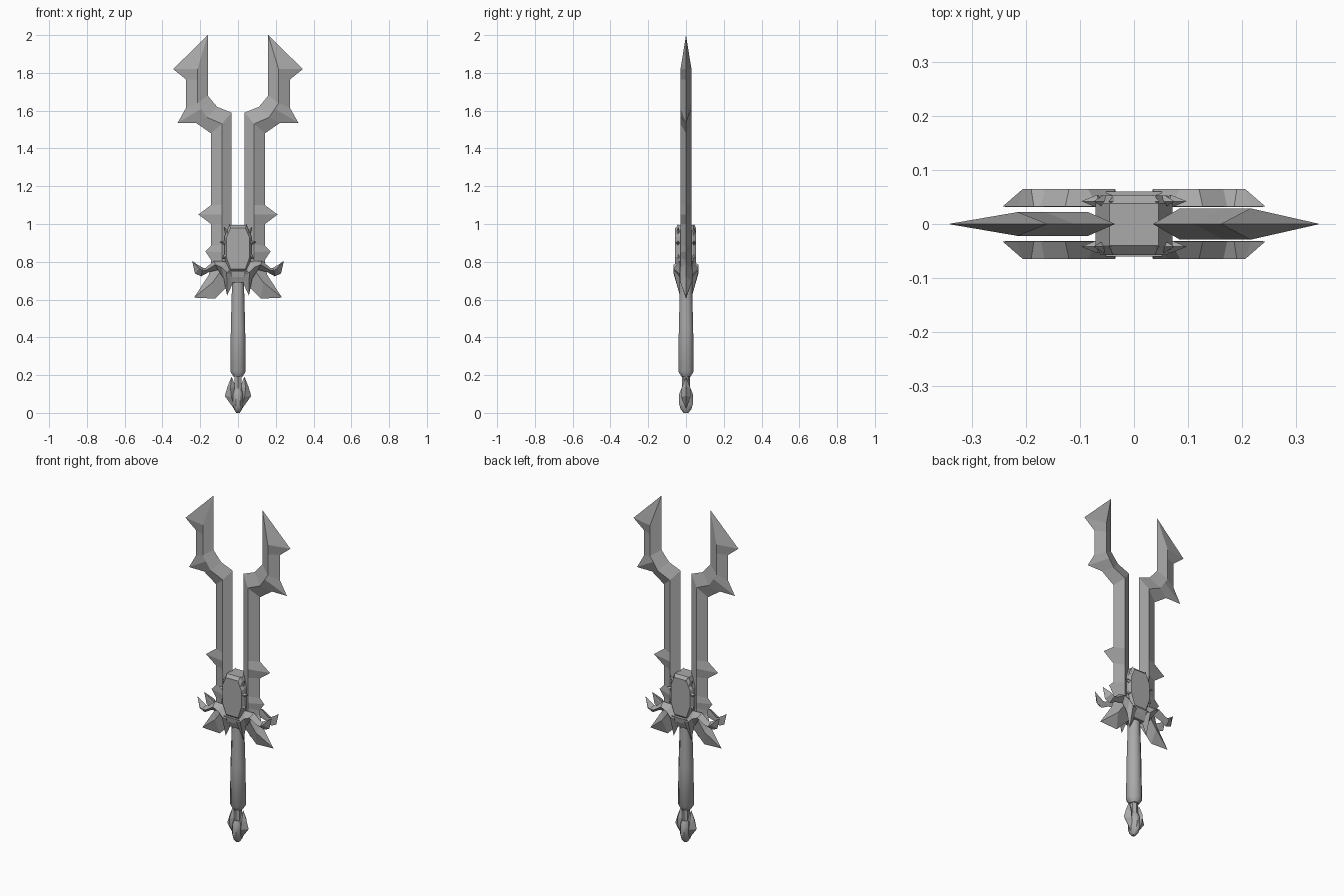
import bpy, bmesh, math
from mathutils import Vector

cube = bpy.data.objects.get("Cube")
if cube:
    bpy.data.objects.remove(cube)

grey = bpy.data.materials.new("plain_grey")
grey.use_nodes = True
COLOUR = (0.4, 0.4, 0.4, 1)
grey.diffuse_color = COLOUR
grey.node_tree.nodes["Principled BSDF"].inputs["Base Color"].default_value = COLOUR


def skin(name, rings, smooth=False):
    """Join closed rings of equal length into a capped solid."""
    bm = bmesh.new()
    loops = [[bm.verts.new(p) for p in ring] for ring in rings]
    n = len(loops[0])
    for lo, hi in zip(loops, loops[1:]):
        for i in range(n):
            j = (i + 1) % n
            bm.faces.new((lo[i], lo[j], hi[j], hi[i]))
    bm.faces.new(loops[0])
    bm.faces.new(loops[-1])
    bmesh.ops.remove_doubles(bm, verts=bm.verts, dist=0.0005)
    bmesh.ops.recalc_face_normals(bm, faces=bm.faces)
    mesh = bpy.data.meshes.new(name)
    bm.to_mesh(mesh)
    bm.free()
    mesh.materials.append(grey)
    obj = bpy.data.objects.new(name, mesh)
    bpy.context.collection.objects.link(obj)
    if smooth:
        bpy.ops.object.select_all(action='DESELECT')
        obj.select_set(True)
        bpy.context.view_layer.objects.active = obj
        bpy.ops.object.shade_smooth_by_angle(angle=math.radians(50))
    return obj


def ridged(name, stations, side, edge_y, ridge_y, back_y):
    """Blade-like solid: two edges at edge_y, a raised ridge between them."""
    rings = []
    for a, r, b in stations:
        rings.append([(side * a[0], edge_y, a[1]), (side * r[0], ridge_y, r[1]),
                      (side * b[0], edge_y, b[1]), (side * r[0], back_y, r[1])])
    # pointed ends close onto the edge plane
    for k, s in ((0, stations[0]), (-1, stations[-1])):
        if s[0] == s[1] == s[2]:
            rings[k] = [(side * s[0][0], edge_y, s[0][1])] * 4
    return skin(name, rings)


def turned(name, profile, sides, sx=1, sy=1, smooth=False):
    """Solid from (radius, z) pairs, with flats facing front and side."""
    rings = []
    for rad, z in profile:
        rad /= math.cos(math.pi / sides)
        ring = []
        for i in range(sides):
            a = math.tau * (i + 0.5) / sides
            ring.append((sx * rad * math.cos(a), sy * rad * math.sin(a), z))
        rings.append(ring)
    return skin(name, rings, smooth)


def spike(name, base, tip, size):
    """Small four-sided thorn."""
    base, tip = Vector(base), Vector(tip)
    d = (tip - base).normalized()
    u = Vector((0, 1, 0))
    v = d.cross(u).normalized()
    ring = [base + size * w for w in (u, v, -u, -v)]
    return skin(name, [ring, [tip] * 4])


# Stations are (inner edge, ridge, outer edge) as (x, z), from the bottom up
TAIL, TIP = (0.233, 0.61), (0.16, 2.0)
BLADE = [
    (TAIL, TAIL, TAIL),
    ((0.12, 0.605), (0.135, 0.69), (0.155, 0.73)),
    ((0.035, 0.69), (0.085, 0.76), (0.143, 0.79)),
    ((0.035, 0.82), (0.085, 0.82), (0.143, 0.81)),
    ((0.035, 0.85), (0.085, 0.85), (0.172, 0.855)),
    ((0.035, 0.89), (0.085, 0.89), (0.143, 0.885)),
    ((0.035, 1.0), (0.085, 1.0), (0.143, 1.0)),
    ((0.035, 1.05), (0.085, 1.05), (0.21, 1.05)),
    ((0.035, 1.1), (0.085, 1.1), (0.143, 1.1)),
    ((0.035, 1.59), (0.085, 1.53), (0.143, 1.48)),
    ((0.11, 1.62), (0.165, 1.565), (0.222, 1.535)),
    ((0.14, 1.655), (0.195, 1.61), (0.32, 1.535)),
    ((0.16, 1.68), (0.215, 1.64), (0.275, 1.615)),
    ((0.16, 1.79), (0.215, 1.765), (0.275, 1.765)),
    ((0.16, 1.82), (0.215, 1.82), (0.343, 1.82)),
    (TIP, TIP, TIP),
]

# Stations are (upper edge, ridge, lower edge), from the centre outwards
HORN_TIP = (0.243, 0.805)
HORN = [
    ((0.035, 0.77), (0.035, 0.735), (0.026, 0.69)),
    ((0.05, 0.79), (0.06, 0.745), (0.058, 0.62)),
    ((0.068, 0.802), (0.085, 0.77), (0.075, 0.71)),
    ((0.127, 0.805), (0.12, 0.785), (0.106, 0.757)),
    ((0.172, 0.767), (0.165, 0.757), (0.155, 0.745)),
    ((0.185, 0.768), (0.19, 0.752), (0.195, 0.723)),
    ((0.215, 0.785), (0.205, 0.765), (0.228, 0.738)),
    (HORN_TIP, HORN_TIP, HORN_TIP),
]

CLAW_TOP, CLAW_END = (0.034, 0.192), (0.012, 0.008)
CLAW = [
    (CLAW_TOP, CLAW_TOP, CLAW_TOP),
    ((0.012, 0.14), (0.04, 0.13), (0.055, 0.14)),
    ((0.012, 0.09), (0.035, 0.085), (0.07, 0.09)),
    (CLAW_END, CLAW_END, CLAW_END),
]

THORNS = [((0.035, 0.975), (0.047, 1.0)), ((0.055, 0.95), (0.075, 0.985)),
          ((0.068, 0.9), (0.097, 0.905)), ((0.066, 0.83), (0.084, 0.815))]

for side, word, thick in ((1, "left", 0.029), (-1, "right", 0.022)):
    ridged(word + "_blade", BLADE, side, 0, -thick, thick)
    ridged(word + "_pommel_claw", CLAW, side, 0, -0.024, 0.024)
    for sign, face in ((-1, "front"), (1, "back")):
        ridged(f"{word}_{face}_guard_horn", HORN, side,
               sign * 0.032, sign * 0.065, sign * 0.031)
        for k, (b, t) in enumerate(THORNS):
            spike(f"{word}_{face}_thorn_{k + 1}", (side * b[0], sign * 0.042, b[1]),
                  (side * t[0], sign * 0.042, t[1]), 0.012)

# Long octagonal crest with bevelled front and back
half = [(0.045, 0.995), (0.071, 0.935), (0.071, 0.82), (0.045, 0.745)]
outline = half + [(-x, z) for x, z in reversed(half)]
mid = 0.87
skin("crest", [[(x * s, y, mid + (z - mid) * s) for x, z in outline]
               for y, s in ((-0.057, 0.87), (-0.04, 1), (0.038, 1), (0.053, 0.87))])

# Collar bands below the crest
turned("upper_collar", [(0.048, 0.72), (0.052, 0.75)], 4, 1, 1.15)
turned("lower_collar", [(0.034, 0.69), (0.043, 0.72)], 4, 1, 1.3)

# Grip, neck and pommel
turned("grip", [(0.024, 0.192), (0.041, 0.22), (0.038, 0.45), (0.031, 0.71)], 8, smooth=True)
turned("neck", [(0.018, 0.1), (0.018, 0.2)], 6)
turned("pommel", [(0.012, 0), (0.028, 0.018), (0.037, 0.05), (0.036, 0.1), (0.024, 0.13)],
       8, 0.75, 1, smooth=True)
